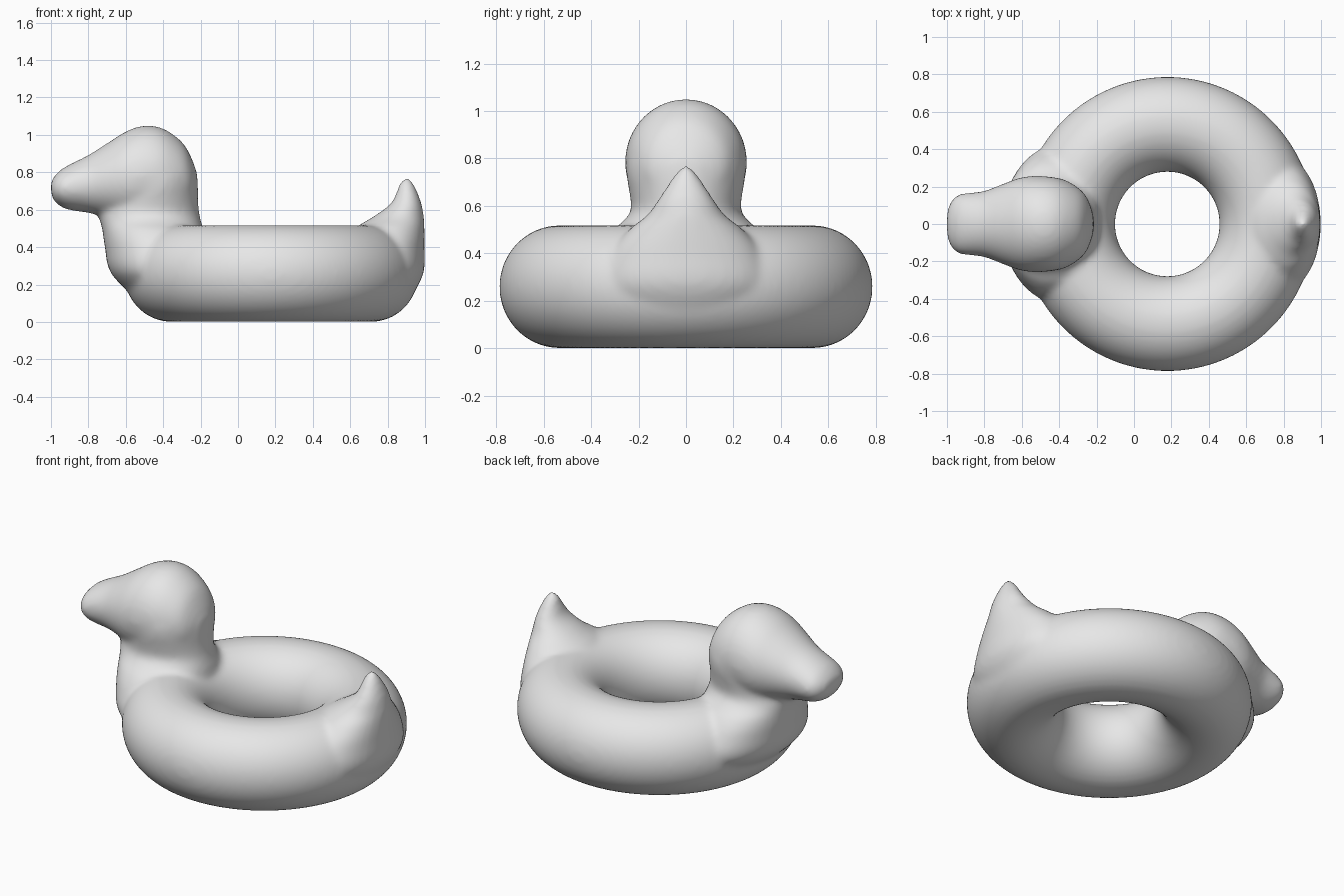
import bpy, bmesh, math
from mathutils import Vector

cube = bpy.data.objects.get("Cube")
if cube:
    bpy.data.objects.remove(cube, do_unlink=True)

SIDES = 40
bm = bmesh.new()


def circle(i, n):
    a = math.tau * i / n
    return math.cos(a), math.sin(a)


def refine(rows, steps=4):
    """Catmull-Rom interpolation between cross-sections."""
    pts = [Vector(r) for r in rows]
    out = []
    for i in range(len(pts) - 1):
        a, b, c, d = pts[max(i - 1, 0)], pts[i], pts[i + 1], pts[min(i + 2, len(pts) - 1)]
        for s in range(steps):
            t = s / steps
            out.append(b + (c - a) * (t / 2) + (a * 2 - b * 5 + c * 4 - d) * (t * t / 2)
                       + (b * 3 - a - c * 3 + d) * (t ** 3 / 2))
    return out + [pts[-1]]


def skin(rings, closed=False):
    """Joins rings of vertices with quads, and caps the open ends."""
    n = len(rings[0])
    for k in range(len(rings) if closed else len(rings) - 1):
        r, s = rings[k], rings[(k + 1) % len(rings)]
        for i in range(n):
            j = (i + 1) % n
            bm.faces.new((r[i], r[j], s[j], s[i]))
    if not closed:
        bm.faces.new(rings[0][::-1])
        bm.faces.new(rings[-1])


def loft(rows, axis):
    """Each row: station along the axis, low edge, high edge, half width in y."""
    rings = []
    for pos, lo, hi, half in refine(rows):
        mid, rad = (lo + hi) / 2, (hi - lo) / 2
        ring = []
        for i in range(SIDES):
            c, s = circle(i, SIDES)
            u, y = mid + rad * c, half * s
            ring.append(bm.verts.new((pos, y, u) if axis == "x" else (u, y, pos)))
        rings.append(ring)
    skin(rings)


# Inflated ring
ring_rows = []
for i in range(112):
    c, s = circle(i, 112)
    row = []
    for j in range(SIDES):
        p, q = circle(j, SIDES)
        r = 0.533 + 0.254 * p
        row.append(bm.verts.new((0.178 + r * c, r * s, 0.259 + 0.259 * q)))
    ring_rows.append(row)
skin(ring_rows, closed=True)

# Head with beak
loft([(-1.0, .69, .75, .06), (-.985, .65, .775, .11), (-.95, .618, .812, .152),
      (-.9, .598, .842, .165), (-.8, .583, .892, .177), (-.7, .56, .955, .215),
      (-.6, .53, 1.018, .25), (-.5, .52, 1.05, .257), (-.4, .53, 1.034, .243),
      (-.3, .57, .963, .195), (-.25, .62, .88, .14), (-.217, .7, .79, .05)], "x")

# Chest and neck
loft([(.12, -.54, -.2, .3), (.26, -.68, -.13, .42), (.4, -.712, -.17, .38),
      (.49, -.725, -.185, .32), (.53, -.735, -.195, .27), (.58, -.745, -.207, .232),
      (.65, -.72, -.213, .238), (.72, -.7, -.213, .25), (.78, -.66, -.22, .25)], "z")

# Tail
loft([(.12, .65, .92, .25), (.26, .62, .992, .35), (.4, .6, .997, .32),
      (.5, .63, .997, .24), (.56, .72, .994, .165), (.63, .815, .982, .115),
      (.7, .85, .957, .07), (.75, .868, .932, .034), (.772, .89, .91, .01)], "z")

bmesh.ops.recalc_face_normals(bm, faces=bm.faces)
mesh = bpy.data.meshes.new("swim_ring")
bm.to_mesh(mesh)
bm.free()
body = bpy.data.objects.new("swim_ring", mesh)
bpy.context.collection.objects.link(body)

# Fuse the parts into one soft skin
fuse = body.modifiers.new("fuse", "REMESH")
fuse.mode = "VOXEL"
fuse.voxel_size = 0.016
fuse.use_smooth_shade = True
soften = body.modifiers.new("soften", "SMOOTH")
soften.factor = 0.5
soften.iterations = 12

# Plain grey vinyl
grey = bpy.data.materials.new("light_grey")
grey.use_nodes = True
colour = (0.8, 0.8, 0.8, 1)
grey.diffuse_color = colour
grey.node_tree.nodes["Principled BSDF"].inputs["Base Color"].default_value = colour
mesh.materials.append(grey)
for poly in mesh.polygons:
    poly.use_smooth = True
